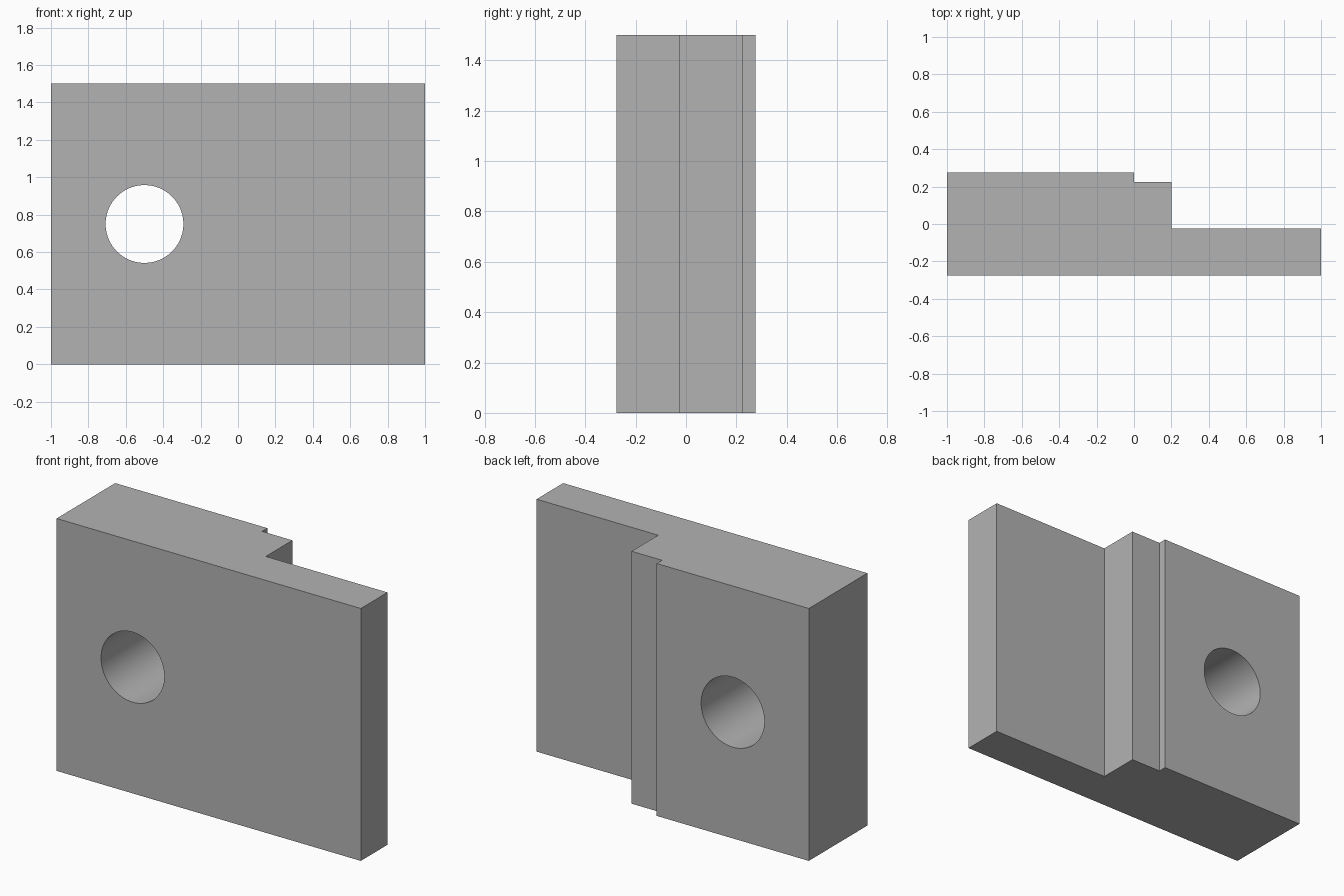
import bpy
import bmesh
import math

default_cube = bpy.data.objects.get("Cube")
if default_cube:
    bpy.data.objects.remove(default_cube, do_unlink=True)

HEIGHT = 1.5

# Plain grey material
grey = bpy.data.materials.new("plain_grey")
grey.use_nodes = True
colour = (0.45, 0.45, 0.45, 1)
grey.diffuse_color = colour
grey.node_tree.nodes["Principled BSDF"].inputs["Base Color"].default_value = colour

# Stepped block: plan profile extruded upwards
profile = [(-1, -0.275), (1, -0.275), (1, -0.025), (0.2, -0.025),
           (0.2, 0.225), (0, 0.225), (0, 0.275), (-1, 0.275)]
bm = bmesh.new()
base = bm.faces.new([bm.verts.new((x, y, 0)) for x, y in profile])
extruded = bmesh.ops.extrude_face_region(bm, geom=[base])["geom"]
top_verts = [g for g in extruded if isinstance(g, bmesh.types.BMVert)]
bmesh.ops.translate(bm, verts=top_verts, vec=(0, 0, HEIGHT))
bmesh.ops.recalc_face_normals(bm, faces=bm.faces)
mesh = bpy.data.meshes.new("stepped_block")
bm.to_mesh(mesh)
bm.free()
mesh.materials.append(grey)
block = bpy.data.objects.new("stepped_block", mesh)
bpy.context.collection.objects.link(block)

# Round through hole
bpy.ops.mesh.primitive_cylinder_add(vertices=96, radius=0.208, depth=1,
                                    location=(-0.5, 0, HEIGHT / 2),
                                    rotation=(math.pi / 2, 0, 0))
cutter = bpy.context.object
cutter.name = "hole_cutter"
cutter.hide_render = True
cutter.data.materials.append(grey)

hole = block.modifiers.new("through_hole", "BOOLEAN")
hole.operation = "DIFFERENCE"
hole.solver = "EXACT"
hole.object = cutter

bpy.ops.object.select_all(action="DESELECT")
block.select_set(True)
bpy.context.view_layer.objects.active = block
bpy.ops.object.modifier_apply(modifier=hole.name)
bpy.data.objects.remove(cutter, do_unlink=True)

# Smooth hole wall, crisp block edges
bpy.ops.object.shade_smooth_by_angle(angle=math.radians(30))
